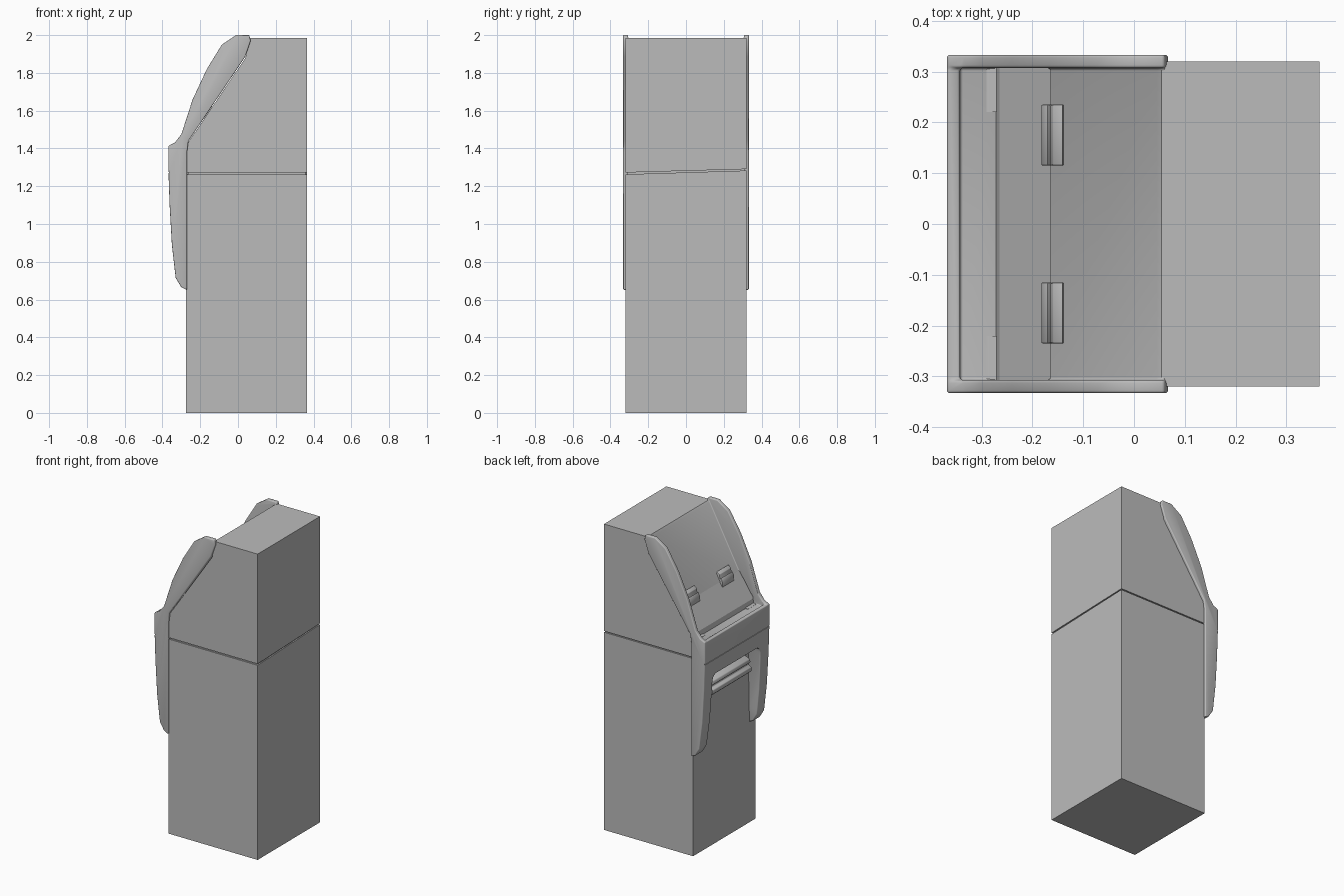
import bpy, bmesh, math

cube = bpy.data.objects.get("Cube")
if cube:
    bpy.data.objects.remove(cube, do_unlink=True)

grey = bpy.data.materials.new("plain_grey")
grey.use_nodes = True
GREY = (0.5, 0.5, 0.5, 1)
grey.diffuse_color = GREY
grey.node_tree.nodes["Principled BSDF"].inputs["Base Color"].default_value = GREY


def extrude(name, points, place, depth):
    """Solid made by sweeping a flat outline along one axis."""
    bm = bmesh.new()
    face = bm.faces.new([bm.verts.new(place(*p)) for p in points])
    swept = bmesh.ops.extrude_face_region(bm, geom=[face])["geom"]
    bmesh.ops.translate(bm, vec=depth,
                        verts=[v for v in swept if isinstance(v, bmesh.types.BMVert)])
    bmesh.ops.recalc_face_normals(bm, faces=bm.faces)
    mesh = bpy.data.meshes.new(name)
    bm.to_mesh(mesh)
    bm.free()
    mesh.materials.append(grey)
    obj = bpy.data.objects.new(name, mesh)
    bpy.context.collection.objects.link(obj)
    return obj


def side_prism(name, points, y0, y1):
    return extrude(name, points, lambda x, z: (x, y0, z), (0, y1 - y0, 0))


def front_prism(name, points, x0, x1):
    return extrude(name, points, lambda y, z: (x0, y, z), (x1 - x0, 0, 0))


def box(x0, x1, z0, z1):
    return [(x0, z0), (x1, z0), (x1, z1), (x0, z1)]


def apply(obj, mod):
    bpy.context.view_layer.objects.active = obj
    bpy.ops.object.modifier_apply(modifier=mod.name)


def cut(obj, cutter):
    mod = obj.modifiers.new("cut", "BOOLEAN")
    mod.object, mod.solver = cutter, "EXACT"
    apply(obj, mod)
    bpy.data.objects.remove(cutter, do_unlink=True)


def bevel(obj, width, segments=2, angle=30):
    mod = obj.modifiers.new("round", "BEVEL")
    mod.width, mod.segments = width, segments
    mod.limit_method, mod.angle_limit = "ANGLE", math.radians(angle)
    apply(obj, mod)


def smooth(obj):
    bpy.ops.object.select_all(action="DESELECT")
    obj.select_set(True)
    bpy.context.view_layer.objects.active = obj
    bpy.ops.object.shade_smooth_by_angle(angle=math.radians(35))


# Cabinet halves with a slightly tilted seam between them
W = 0.32
front_x, back_x = -0.275, 0.365
front_prism("lower_cabinet", [(-W, 0), (W, 0), (W, 1.283), (-W, 1.263)], front_x, back_x)
front_prism("cabinet_seam", [(-0.312, 1.24), (0.312, 1.24), (0.312, 1.31), (-0.312, 1.31)],
            front_x + 0.01, back_x - 0.008)
upper = side_prism("upper_cabinet", [(front_x, 1.2), (back_x, 1.2), (back_x, 1.985),
                                     (0.055, 1.985), (0.04, 1.88), (-0.265, 1.43), (front_x, 1.38)],
                   -W, W)
cut(upper, front_prism("seam_cutter", [(-1, 1.0), (1, 1.0), (1, 1.31), (-1, 1.253)], -1, 1))

# Fascia: one side silhouette, hollowed between the wings
fascia = side_prism("fascia", [
    (-0.27, 0.65), (-0.30, 0.665), (-0.33, 0.715), (-0.35, 0.89), (-0.362, 1.1),
    (-0.368, 1.27), (-0.368, 1.415), (-0.335, 1.43), (-0.30, 1.475), (-0.24, 1.66),
    (-0.165, 1.82), (-0.085, 1.95), (-0.01, 2.0), (0.06, 2.0), (0.067, 1.97),
    (0.038, 1.885), (-0.262, 1.44), (-0.27, 1.38)], -0.333, 0.333)
hollow = side_prism("hollow_cutter", [
    (-0.342, 1.4), (-0.205, 1.4), (-0.205, 1.51), (0.045, 1.975), (0.054, 1.985),
    (0.2, 1.985), (0.2, 2.2), (-0.342, 2.2)], -0.307, 0.307)
cut(fascia, hollow)

# Front lip level with the shelf, keeping the wings tall
cut(fascia, front_prism("lip_cutter", box(-0.307, 0.307, 1.415, 2.2), -0.5, -0.3))

# Opening between the lower wings
cut(fascia, front_prism("opening_cutter", [
    (-0.262, 0.5), (0.262, 0.5), (0.255, 0.75), (0.245, 1.13), (0.238, 1.155), (0.215, 1.17),
    (-0.215, 1.17), (-0.238, 1.155), (-0.245, 1.13), (-0.255, 0.75)], -0.5, 0))
bevel(fascia, 0.01, 3, 50)

# Thin horizontal joint across the fascia front
cut(fascia, front_prism("joint_cutter", box(-0.5, 0.5, 1.269, 1.275), -0.5, -0.364))
smooth(fascia)

# Mirrored details: curved shelf corners and reader slots
for side, label in ((1, "back"), (-1, "front")):
    ramp = [(-0.205, 1.39), (-0.205, 1.51)]
    for i in range(7):
        t = math.radians(15 * i)
        ramp.append((-0.29 + 0.085 * math.cos(t), 1.51 - 0.109 * math.sin(t)))
    ramp = ramp[:1] + ramp[2:] + [(-0.29, 1.39)]
    smooth(side_prism(label + "_shelf_corner", ramp, side * 0.22, side * 0.308))

    slot = side_prism(label + "_reader_slot", [
        (-0.18, 1.53), (-0.182, 1.585), (-0.17, 1.61), (-0.164, 1.60),
        (-0.16, 1.63), (-0.14, 1.645), (-0.135, 1.6)], side * 0.115, side * 0.235)
    bevel(slot, 0.003, 2)
    smooth(slot)

# Dispenser mouth below the shelf
mouth = side_prism("dispenser_mouth", [
    (-0.27, 1.0), (-0.31, 1.0), (-0.332, 1.02), (-0.332, 1.045), (-0.312, 1.055),
    (-0.312, 1.065), (-0.325, 1.075), (-0.32, 1.095), (-0.27, 1.115)], -0.2, 0.2)
bevel(mouth, 0.004, 2)
smooth(mouth)
